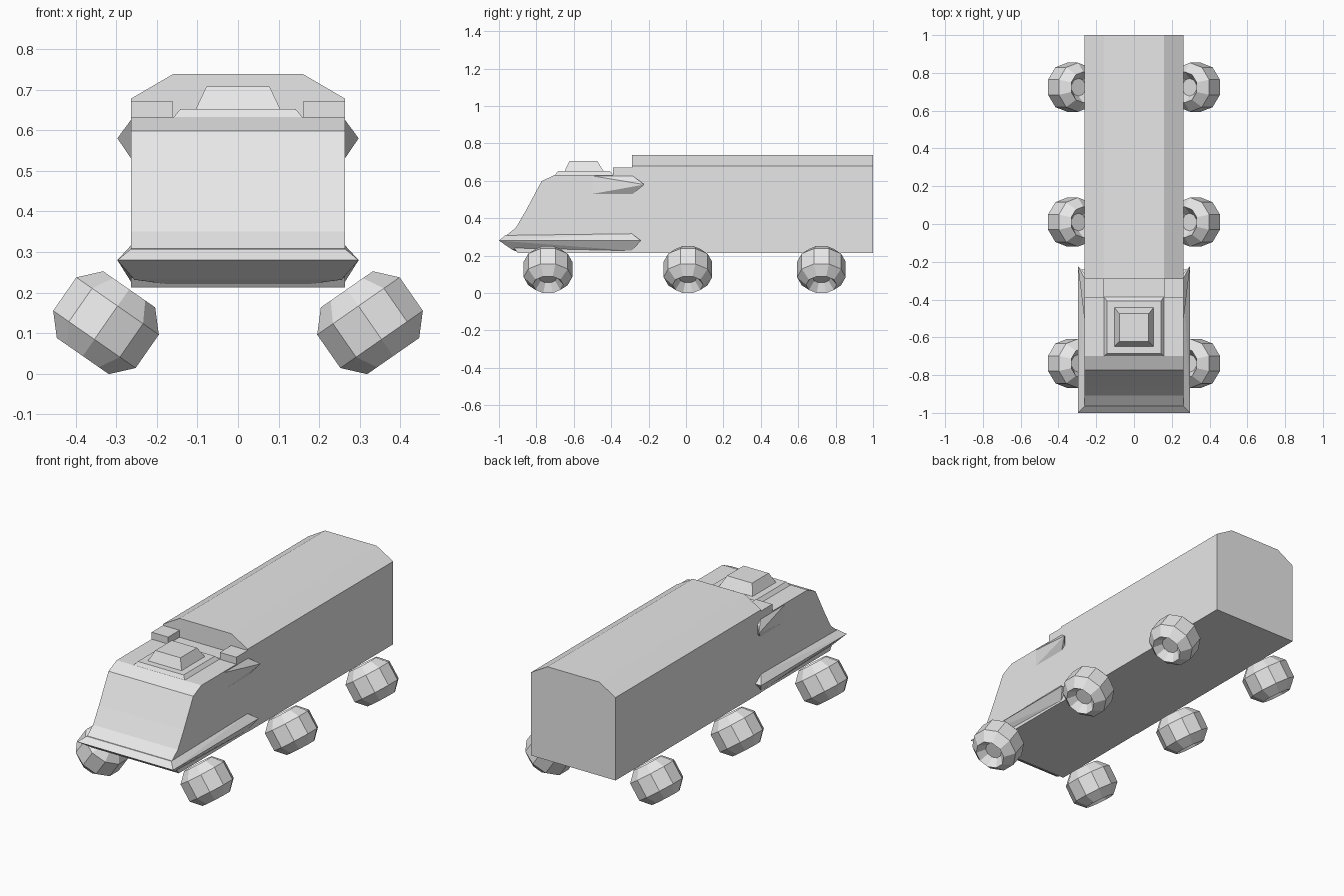
import bpy, bmesh, math
from mathutils import Vector, Matrix

if "Cube" in bpy.data.objects:
    bpy.data.objects.remove(bpy.data.objects["Cube"])

grey = bpy.data.materials.new("plain grey")
grey.diffuse_color = (0.8, 0.8, 0.8, 1)
grey.use_nodes = True
grey.node_tree.nodes["Principled BSDF"].inputs["Base Color"].default_value = grey.diffuse_color


def finish(name, bm):
    bmesh.ops.recalc_face_normals(bm, faces=bm.faces)
    mesh = bpy.data.meshes.new(name)
    bm.to_mesh(mesh)
    bm.free()
    mesh.materials.append(grey)
    obj = bpy.data.objects.new(name, mesh)
    bpy.context.collection.objects.link(obj)
    return obj


def loft(name, rings, closed=False):
    """Skin between rings of points; cap the ends, or close into a loop."""
    bm = bmesh.new()
    loops = [[bm.verts.new(p) for p in ring] for ring in rings]
    pairs = list(zip(loops, loops[1:]))
    for a, b in pairs:
        n = len(a)
        for i in range(n):
            j = (i + 1) % n
            bm.faces.new((a[i], a[j], b[j], b[i]))
    bm.faces.new(loops[0])
    bm.faces.new(loops[-1])
    return finish(name, bm)


def hull(name, points):
    bm = bmesh.new()
    verts = [bm.verts.new(p) for p in points]
    res = bmesh.ops.convex_hull(bm, input=verts)
    loose = [v for v in bm.verts if not v.link_faces]
    bmesh.ops.delete(bm, geom=loose, context='VERTS')
    bmesh.ops.dissolve_limit(bm, angle_limit=math.radians(1), verts=bm.verts, edges=bm.edges)
    return finish(name, bm)


def rect(x0, x1, y0, y1, z):
    return [(x0, y0, z), (x1, y0, z), (x1, y1, z), (x0, y1, z)]


W = 0.263  # half width of the hull

# Cargo body with chamfered roof
section = [(-W, .213), (W, .213), (W, .678), (.16, .738), (-.16, .738), (-W, .678)]
loft("cargo_body", [[(x, y, z) for x, z in section] for y in (-.29, 1.0)])

# Cab, a side profile extruded across the width
profile = [(-.965, .305), (-.909, .35), (-.856, .441), (-.772, .598), (-.70, .632),
           (-.28, .632), (-.28, .215), (-.90, .215)]
loft("cab", [[(x, y, z) for y, z in profile] for x in (-W, W)])

# Bumper skirt around the nose and lower cab sides
skirt = [(.297, -1.0, .28), (.297, -.24, .28), (W, -.967, .308), (W, -.29, .317),
         (.255, -.93, .232), (.16, -.90, .219), (W, -.29, .226)]
hull("bumper_skirt", [(s * x, y, z) for x, y, z in skirt for s in (-1, 1)])

# Roof hatch: low plinth and tapered turret
loft("hatch_plinth", [rect(-.16, .16, -.70, -.385, .63),
                      rect(-.142, .142, -.685, -.408, .652)])
loft("hatch_turret", [rect(-.105, .105, -.65, -.44, .65),
                      rect(-.078, .078, -.622, -.475, .707)])

for s, side in ((-1, "left"), (1, "right")):
    # Roof corner blocks
    loft("roof_block_" + side, [rect(s * .16, s * W, -.39, -.285, z) for z in (.625, .671)])
    # Wedge-shaped side fins
    base = [(s * x, y, z) for x in (.24, W) for y in (-.5, -.285) for z in (.53, .626)]
    hull("side_fin_" + side, base + [(s * .297, -.222, .58)])

    # Ten-sided tilted wheels with recessed hubs: (radius, offset along axle)
    rim = [(.047, .055), (.082, .1), (.13, .05), (.13, -.05), (.082, -.1), (.047, -.055)]
    axle = Vector((s * .57, 0, -.82)).normalized()
    across = Vector((0, 1, 0)).cross(axle)
    for label, y in (("front", -.738), ("middle", .01), ("rear", .724)):
        centre = Vector((s * .325, y, .126))
        rings = []
        for r, a in rim:
            rings.append([centre + axle * a
                          + Vector((0, 1, 0)) * r * math.cos(math.tau * i / 10)
                          + across * r * math.sin(math.tau * i / 10) for i in range(10)])
        loft("wheel_" + label + "_" + side, rings)
